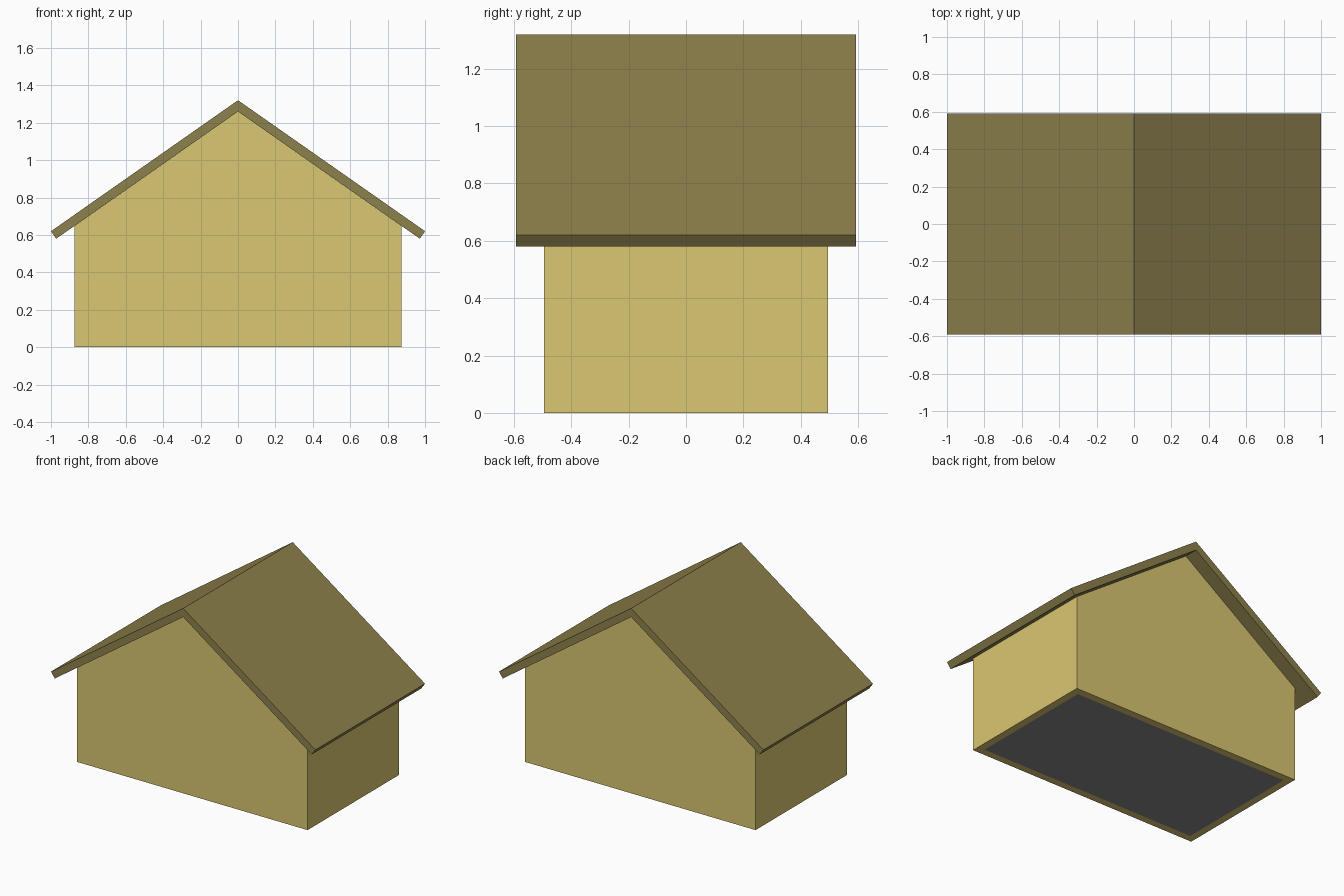
import bpy, bmesh

if "Cube" in bpy.data.objects:
    bpy.data.objects.remove(bpy.data.objects["Cube"])

HALF_W, HALF_D, T = 0.873, 0.495, 0.05   # wall footprint and thickness
APEX, SLOPE = 1.26, 0.70                 # roof underside


def under(x):
    return APEX - SLOPE * abs(x)


def material(name, rgb):
    m = bpy.data.materials.new(name)
    m.diffuse_color = [((c / 255 + 0.055) / 1.055) ** 2.4 for c in rgb] + [1]
    m.use_nodes = True
    m.node_tree.nodes["Principled BSDF"].inputs["Base Color"].default_value = m.diffuse_color
    return m


def extrude_y(name, profile, y0, y1, mat, sx=1):
    """Extrude an x-z profile from y0 to y1."""
    bm = bmesh.new()
    face = bm.faces.new([bm.verts.new((sx * x, y0, z)) for x, z in profile])
    ext = bmesh.ops.extrude_face_region(bm, geom=[face])
    verts = [g for g in ext["geom"] if isinstance(g, bmesh.types.BMVert)]
    bmesh.ops.translate(bm, verts=verts, vec=(0, y1 - y0, 0))
    bmesh.ops.recalc_face_normals(bm, faces=bm.faces)
    me = bpy.data.meshes.new(name)
    bm.to_mesh(me)
    bm.free()
    me.materials.append(mat)
    ob = bpy.data.objects.new(name, me)
    bpy.context.collection.objects.link(ob)
    return ob


wall = material("wall_yellow", (218, 199, 114))
roof = material("roof_olive", (141, 129, 76))
grey = material("floor_grey", (135, 135, 135))

# Gable walls, front and back
gable = [(-HALF_W, 0), (HALF_W, 0), (HALF_W, under(HALF_W)), (0, APEX), (-HALF_W, under(HALF_W))]
extrude_y("front_wall", gable, -HALF_D, -HALF_D + T, wall)
extrude_y("back_wall", gable, HALF_D - T, HALF_D, wall)

# Side walls and roof slabs, mirrored across x
inner = HALF_W - T
side = [(inner, 0), (HALF_W, 0), (HALF_W, under(HALF_W)), (inner, under(inner))]
slab = [(0, 1.32), (1.0, 0.62), (0.972, 0.58), (0, APEX)]
for label, sx in (("left", -1), ("right", 1)):
    extrude_y(label + "_wall", side, -HALF_D + T, HALF_D - T, wall, sx)
    extrude_y(label + "_roof", slab, -0.592, 0.592, roof, sx)

# Floor plate inside the walls
plate = [(-inner, 0), (inner, 0), (inner, 0.01), (-inner, 0.01)]
extrude_y("floor", plate, -HALF_D + T, HALF_D - T, grey)
